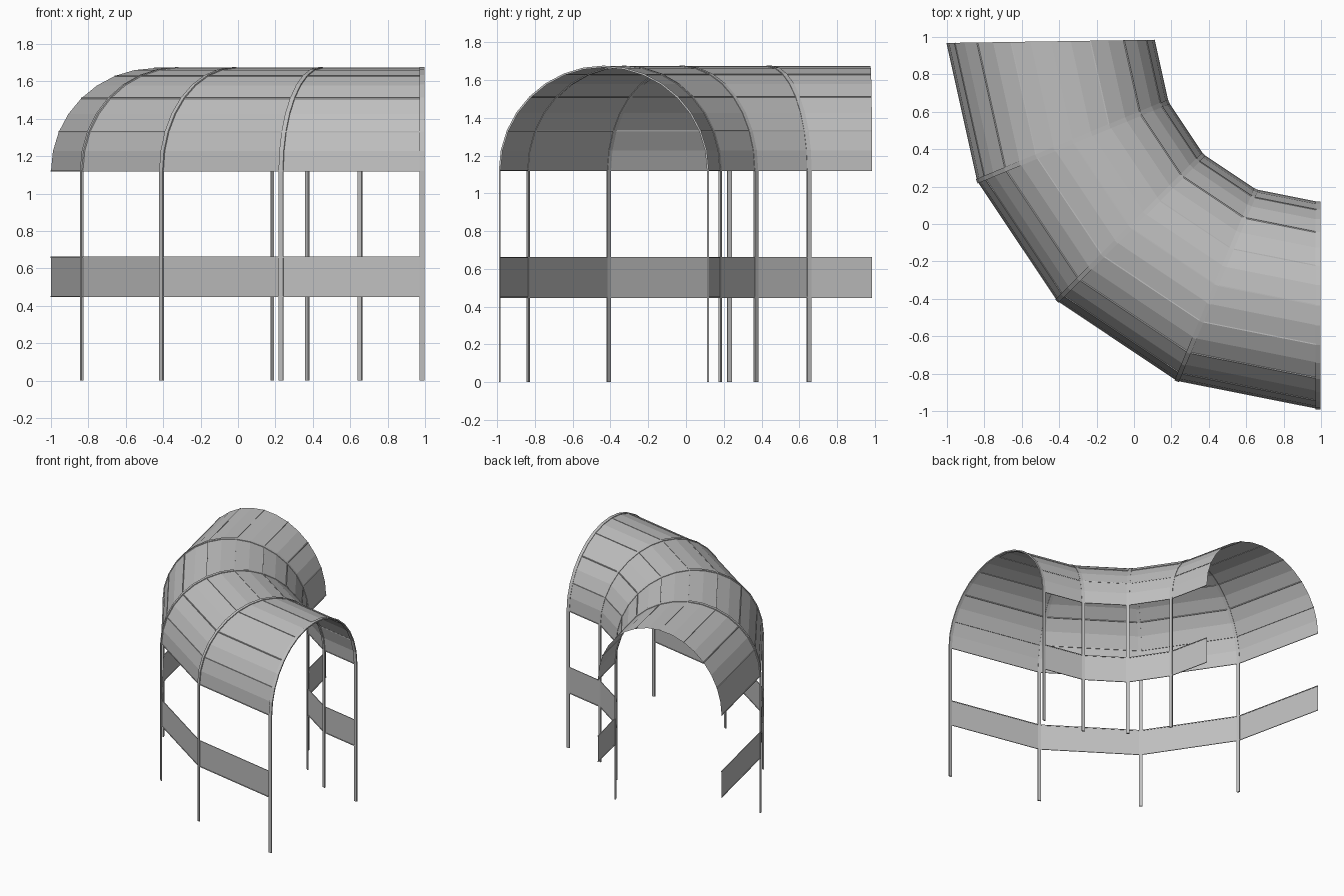
import bpy, bmesh
from math import sin, cos, pi, radians
from mathutils import Vector

cube = bpy.data.objects.get("Cube")
if cube:
    bpy.data.objects.remove(cube, do_unlink=True)

grey = bpy.data.materials.new("plain grey")
grey.use_nodes = True
grey.diffuse_color = (0.52, 0.52, 0.52, 1)
grey.node_tree.nodes["Principled BSDF"].inputs["Base Color"].default_value = (0.52, 0.52, 0.52, 1)

CENTRE = Vector((0.984, 0.984, 0))
R_IN, R_OUT = 0.868, 1.97
SPRING = 1.12              # height where the arch starts
RAIL_LOW, RAIL_HIGH = 0.45, 0.66
RISE = (R_OUT - R_IN) / 2
STEPS = 16
UP = Vector((0, 0, 1))


def station(i):
    """Outer and inner ground points of a frame."""
    if i == 4:             # open end, slightly splayed
        return Vector((-1.0, 0.968, 0)), Vector((0.108, 0.985, 0))
    a = radians(22.5 * i)
    d = Vector((-sin(a), -cos(a), 0))
    return CENTRE + d * R_OUT, CENTRE + d * R_IN


def arch_point(i, t, grow=0.0):
    """Point on the arch of frame i, t from 0 (outer) to 1 (inner)."""
    out, inn = station(i)
    mid, half = (out + inn) / 2, (out - inn) / 2
    scale = 1 + grow / RISE
    return mid + half * cos(pi * t) * scale + UP * (SPRING + (RISE + grow) * sin(pi * t))


def finish(name, bm):
    bmesh.ops.recalc_face_normals(bm, faces=bm.faces)
    mesh = bpy.data.meshes.new(name)
    bm.to_mesh(mesh)
    bm.free()
    mesh.materials.append(grey)
    obj = bpy.data.objects.new(name, mesh)
    bpy.context.collection.objects.link(obj)
    return obj


def loft(bm, rings, closed=False):
    rows = [[bm.verts.new(p) for p in ring] for ring in rings]
    for a, b in zip(rows, rows[1:]):
        n = len(a)
        for k in range(n if closed else n - 1):
            bm.faces.new((a[k], a[(k + 1) % n], b[(k + 1) % n], b[k]))
    if closed:
        bm.faces.new(rows[0])
        bm.faces.new(rows[-1][::-1])


def bar(bm, a, b, size=0.006):
    """Thin square bar between two points."""
    along = (b - a).normalized()
    side = along.cross(UP).normalized() * size / 2
    lift = UP * size / 2
    offsets = [side + lift, lift - side, -side - lift, side - lift]
    loft(bm, [[p + o for o in offsets] for p in (a, b)], closed=True)


# Hoop frames: two flat posts joined by an arch
for i in range(4):
    out, inn = station(i)
    radial = (out - inn).normalized()
    wide = radial.cross(UP) * 0.0125
    thick = 0.005

    def section(t, drop=0.0):
        pts = [arch_point(i, t, g) - UP * drop for g in (thick, -thick)]
        return [pts[0] + wide, pts[0] - wide, pts[1] - wide, pts[1] + wide]

    rings = [section(0, SPRING)] + [section(k / STEPS) for k in range(STEPS + 1)] + [section(1, SPRING)]
    bm = bmesh.new()
    loft(bm, rings, closed=True)
    finish(f"hoop_frame_{i + 1}", bm)

# Vaulted roof panels, purlins and side rails for each bay
for i in range(4):
    bm = bmesh.new()
    loft(bm, [[arch_point(j, k / STEPS) for k in range(STEPS + 1)] for j in (i, i + 1)])
    finish(f"roof_panel_{i + 1}", bm)

    bm = bmesh.new()
    for k in range(9):
        bar(bm, arch_point(i, k / 8), arch_point(i + 1, k / 8))
    finish(f"roof_purlins_{i + 1}", bm)

    for s, side in enumerate(("outer", "inner")):
        a, b = station(i)[s], station(i + 1)[s]
        bm = bmesh.new()
        loft(bm, [[p + UP * z for z in (RAIL_LOW, RAIL_HIGH)] for p in (a, b)])
        finish(f"{side}_rail_panel_{i + 1}", bm)
        bm = bmesh.new()
        for z in (RAIL_LOW, RAIL_HIGH):
            bar(bm, a + UP * z, b + UP * z)
        finish(f"{side}_rail_edges_{i + 1}", bm)
